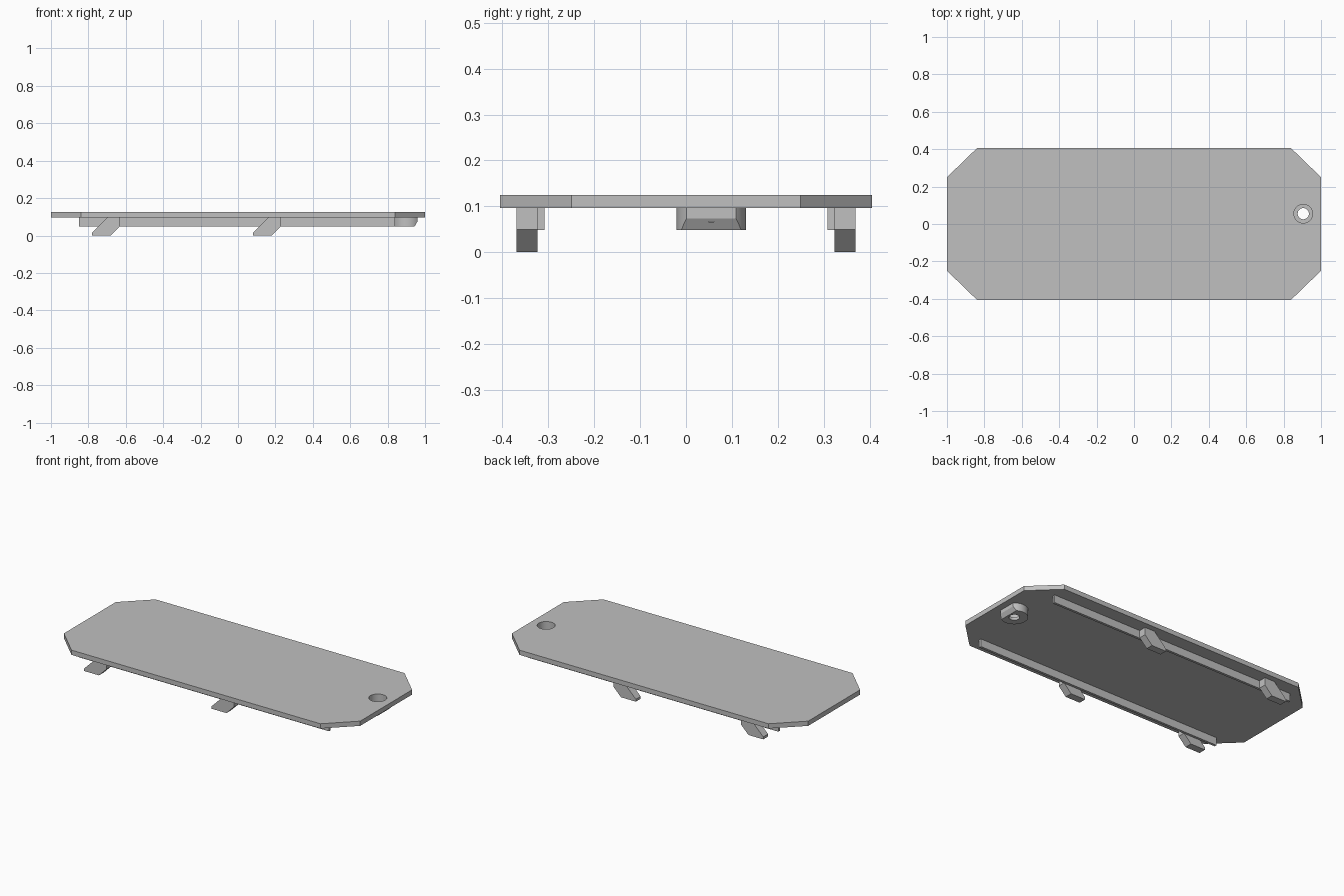
import bpy, bmesh
from math import radians
from mathutils import Matrix, Vector

cube = bpy.data.objects.get("Cube")
if cube:
    bpy.data.objects.remove(cube, do_unlink=True)

# Single grey plastic
grey = bpy.data.materials.new("grey_plastic")
grey.use_nodes = True
colour = (0.53, 0.53, 0.53, 1)
grey.diffuse_color = colour
grey.node_tree.nodes["Principled BSDF"].inputs["Base Color"].default_value = colour

BOTTOM, UNDERSIDE, TOP = 0.048, 0.096, 0.125
HOLE = Vector((0.905, 0.055, 0))


def finish(name, bm):
    bmesh.ops.recalc_face_normals(bm, faces=bm.faces)
    mesh = bpy.data.meshes.new(name)
    bm.to_mesh(mesh)
    bm.free()
    mesh.materials.append(grey)
    obj = bpy.data.objects.new(name, mesh)
    bpy.context.collection.objects.link(obj)
    return obj


def prism(name, points, sweep):
    bm = bmesh.new()
    face = bm.faces.new([bm.verts.new(p) for p in points])
    result = bmesh.ops.extrude_face_region(bm, geom=[face], use_keep_orig=True)
    verts = [g for g in result["geom"] if isinstance(g, bmesh.types.BMVert)]
    bmesh.ops.translate(bm, verts=verts, vec=sweep)
    return finish(name, bm)


def cylinder(radius, low, high):
    bm = bmesh.new()
    centre = HOLE + Vector((0, 0, (low + high) / 2))
    bmesh.ops.create_cone(bm, cap_ends=True, segments=48, radius1=radius,
                          radius2=radius, depth=high - low,
                          matrix=Matrix.Translation(centre))
    return bm


def drill(obj, radius, low, high):
    cutter = finish("drill", cylinder(radius, low, high))
    cutter.hide_render = True
    mod = obj.modifiers.new("hole", "BOOLEAN")
    mod.operation, mod.solver, mod.object = "DIFFERENCE", "EXACT", cutter
    select(obj)
    bpy.ops.object.modifier_apply(modifier=mod.name)
    bpy.data.objects.remove(cutter, do_unlink=True)


def select(obj):
    bpy.ops.object.select_all(action="DESELECT")
    obj.select_set(True)
    bpy.context.view_layer.objects.active = obj


# Cover plate with clipped corners
outline = [(1, 0.25), (0.84, 0.405), (-0.84, 0.405), (-1, 0.25),
           (-1, -0.25), (-0.84, -0.405), (0.84, -0.405), (1, -0.25)]
plate = prism("cover_plate", [(x, y, UNDERSIDE) for x, y in outline],
              (0, 0, TOP - UNDERSIDE))
drill(plate, 0.05, 0.05, 0.2)

# Screw boss: flat at the end, with a slanted lower edge and a stepped hole
bm = cylinder(0.076, BOTTOM, UNDERSIDE)
for point, normal in (((0.959, 0, 0), (1, 0, 0)),
                      ((0.959, 0, 0.074), (0.87, 0, -0.5))):
    cut = bmesh.ops.bisect_plane(bm, geom=bm.verts[:] + bm.edges[:] + bm.faces[:],
                                 plane_co=point, plane_no=normal, clear_outer=True)
    edges = [g for g in cut["geom_cut"] if isinstance(g, bmesh.types.BMEdge)]
    bmesh.ops.contextual_create(bm, geom=edges)
boss = finish("screw_boss", bm)
drill(boss, 0.05, 0.066, 0.2)
drill(boss, 0.03, 0, 0.2)

for obj in (plate, boss):
    select(obj)
    bpy.ops.object.shade_smooth_by_angle(angle=radians(25))

# Stiffening rails and slanted hooks on both long sides
hook = [(0, 0), (0, 0.015), (0.081, UNDERSIDE), (0.15, UNDERSIDE),
        (0.15, 0.05), (0.1, 0)]
for side, label in ((1, "back"), (-1, "front")):
    y = side * 0.323
    rail = [(-0.85, BOTTOM), (0.84, BOTTOM), (0.84, UNDERSIDE), (-0.85, UNDERSIDE)]
    prism(f"{label}_rail", [(x, y, z) for x, z in rail], (0, -side * 0.015, 0))
    for start, place in ((-0.78, "right"), (0.08, "left")):
        prism(f"{label}_{place}_hook", [(start + x, y, z) for x, z in hook],
              (0, side * 0.046, 0))
